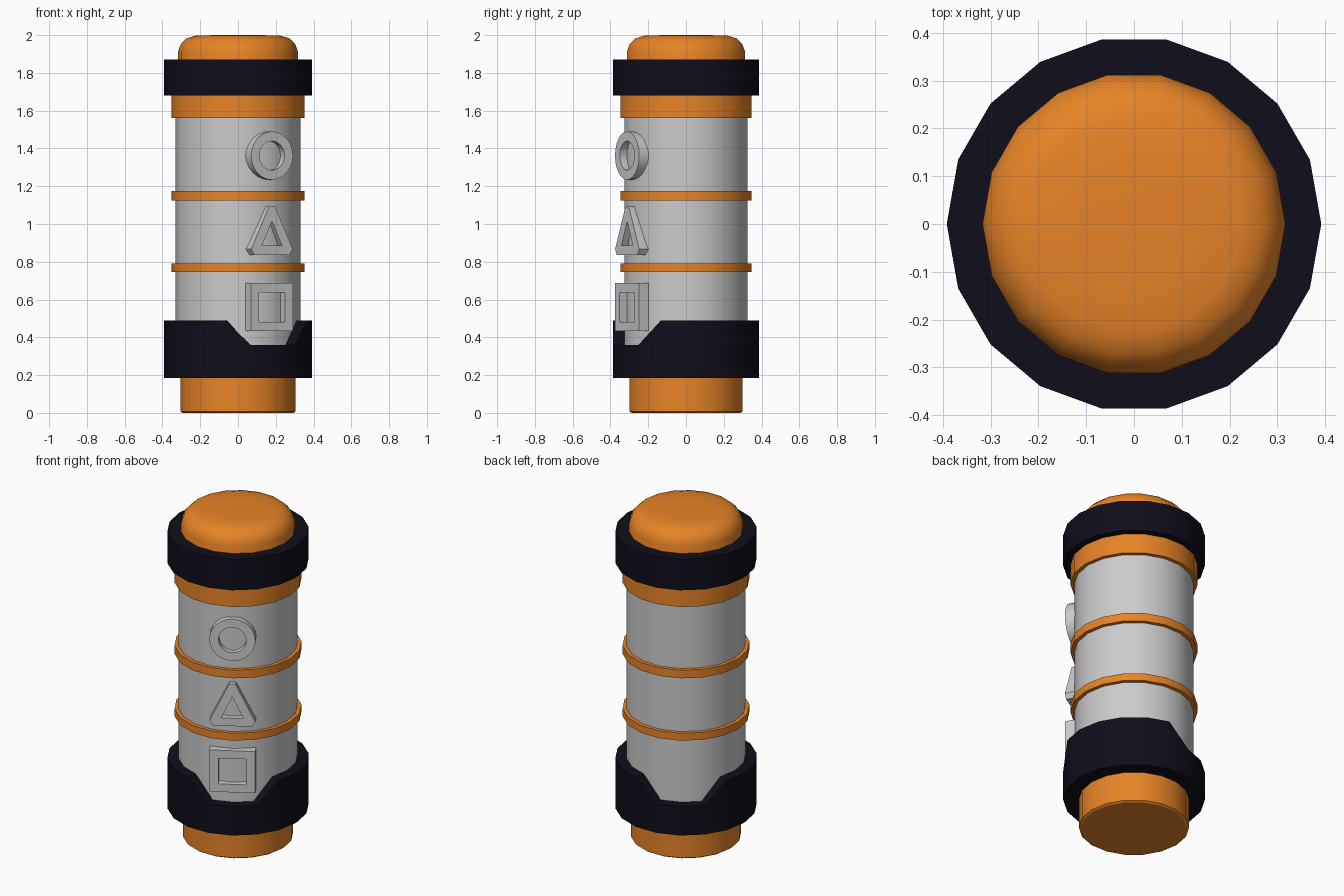
import bpy, bmesh
from math import sin, cos, pi, radians
from mathutils import Vector

if "Cube" in bpy.data.objects:
    bpy.data.objects.remove(bpy.data.objects["Cube"])

SIDES = 18


def material(name, rgb):
    m = bpy.data.materials.new(name)
    m.diffuse_color = (*rgb, 1)
    m.use_nodes = True
    m.node_tree.nodes["Principled BSDF"].inputs["Base Color"].default_value = m.diffuse_color
    return m


ORANGE = material("orange", (0.80, 0.23, 0.02))
DARK = material("dark", (0.005, 0.004, 0.010))


def finish(bm, name, mat=None):
    bmesh.ops.remove_doubles(bm, verts=bm.verts, dist=1e-5)
    bmesh.ops.recalc_face_normals(bm, faces=bm.faces)
    me = bpy.data.meshes.new(name)
    bm.to_mesh(me)
    bm.free()
    me.shade_smooth()
    me.set_sharp_from_angle(angle=radians(30))
    ob = bpy.data.objects.new(name, me)
    bpy.context.collection.objects.link(ob)
    if mat:
        me.materials.append(mat)
    return ob


def lathe(name, profile, mat=None, ring=False, height=lambda i, z: z):
    """Spin (radius, z) points; a ring closes the profile, otherwise the ends are capped."""
    bm = bmesh.new()
    loops = [[bm.verts.new((r * cos(2 * pi * i / SIDES), r * sin(2 * pi * i / SIDES), height(i, z)))
              for i in range(SIDES)] for r, z in profile]
    pairs = list(zip(loops, loops[1:]))
    if ring:
        pairs.append((loops[-1], loops[0]))
    else:
        bm.faces.new(loops[0])
        bm.faces.new(loops[-1])
    for a, b in pairs:
        for i in range(SIDES):
            j = (i + 1) % SIDES
            bm.faces.new((a[i], a[j], b[j], b[i]))
    return finish(bm, name, mat)


def band(name, r_in, r_out, z0, z1, mat, **kw):
    return lathe(name, [(r_in, z0), (r_out, z0), (r_out, z1), (r_in, z1)], mat, ring=True, **kw)


def symbol(name, z, outer, inner):
    """Raised frame between two outlines, facing 60 degrees right of the x axis towards the front."""
    a = radians(-60)
    n, t = Vector((cos(a), sin(a), 0)), Vector((-sin(a), cos(a), 0))
    bm = bmesh.new()

    def loop(pts, d):
        return [bm.verts.new(n * d + t * u + Vector((0, 0, z + v))) for u, v in pts]

    loops = [loop(outer, 0.29), loop(outer, 0.36), loop(inner, 0.36), loop(inner, 0.29)]
    count = len(outer)
    for k in range(4):
        p, q = loops[k], loops[(k + 1) % 4]
        for i in range(count):
            j = (i + 1) % count
            bm.faces.new((p[i], p[j], q[j], q[i]))
    return finish(bm, name)


def circle(r, n=24):
    return [(r * cos(2 * pi * i / n), r * sin(2 * pi * i / n)) for i in range(n)]


def square(h):
    return [(h, h), (-h, h), (-h, -h), (h, -h)]


# Main canister
lathe("body", [(0.33, 0.30), (0.33, 1.62)])
lathe("base_plug", [(0.293, 0), (0.305, 0.008), (0.305, 0.32)], ORANGE)
lathe("top_cap", [(0.317, 1.60), (0.317, 1.915), (0.302, 1.954), (0.272, 1.983),
                  (0.225, 1.997), (0.12, 2.0)], ORANGE)

# Orange trim bands
for name, z0, z1 in (("upper_collar", 1.56, 1.70), ("upper_trim", 1.125, 1.175),
                     ("lower_trim", 0.745, 0.79)):
    band(name, 0.31, 0.352, z0, z1, ORANGE)

# Dark grips, the lower one notched on two opposite sides
band("upper_grip", 0.31, 0.392, 1.68, 1.87, DARK)
band("lower_grip", 0.33, 0.392, 0.185, 0.488, DARK,
     height=lambda i, z: 0.36 if z > 0.4 and i in (5, 6, 7, 14, 15, 16) else z)
band("lower_grip_floor", 0.29, 0.35, 0.185, 0.30, DARK)

# Raised symbols
symbol("circle_symbol", 1.362, circle(0.128), circle(0.077))
triangle = [(0.018, 0.128), (-0.018, 0.128), (-0.127, -0.098),
            (-0.11, -0.128), (0.11, -0.128), (0.127, -0.098)]
hole = [(0, 0.05), (0, 0.05), (-0.061, -0.08), (-0.061, -0.08), (0.061, -0.08), (0.061, -0.08)]
symbol("triangle_symbol", 0.965, triangle, hole)
symbol("square_symbol", 0.56, square(0.127), square(0.078))
